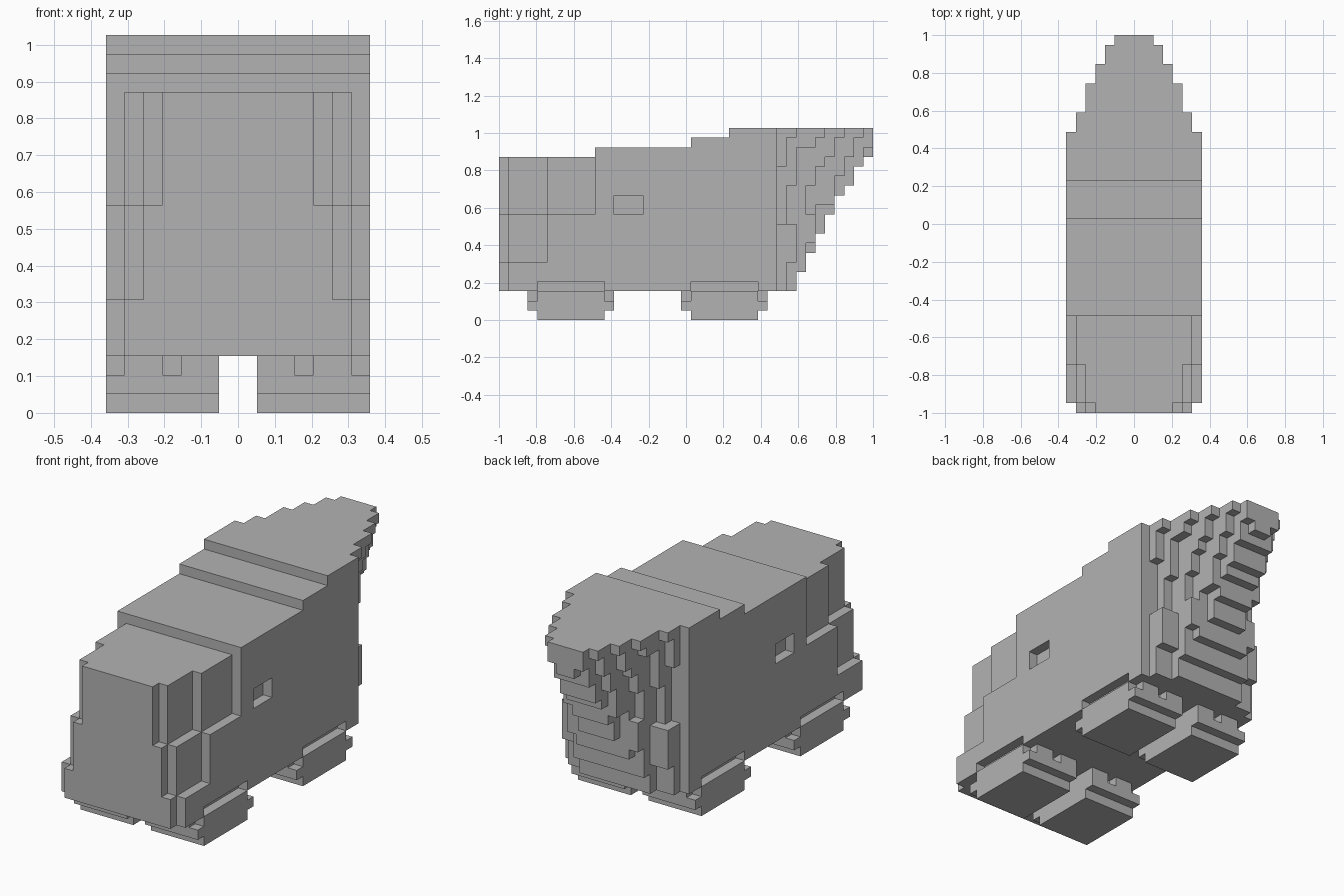
import bpy, bmesh
from mathutils import Vector

cube = bpy.data.objects.get("Cube")
if cube:
    bpy.data.objects.remove(cube, do_unlink=True)

U = 2 / 39  # block size

grey = bpy.data.materials.new("plain_grey")
grey.use_nodes = True
GREY = (0.45, 0.45, 0.45, 1)
grey.diffuse_color = GREY
grey.node_tree.nodes["Principled BSDF"].inputs["Base Color"].default_value = GREY


def block(x0, x1, y0, y1, z0, z1):
    """Cells of a block on the right half, mirrored to the left half."""
    cells = {(x, y, z) for x in range(x0, x1) for y in range(y0, y1) for z in range(z0, z1)}
    return cells | {(-1 - x, y, z) for x, y, z in cells}


def build(name, cells):
    """Skin the outside of a cell set and merge the flat areas."""
    bm = bmesh.new()
    for cell in cells:
        for axis in range(3):
            for side in (0, 1):
                near = list(cell)
                near[axis] += 2 * side - 1
                if tuple(near) in cells:
                    continue
                corners = []
                for a, b in ((0, 0), (1, 0), (1, 1), (0, 1)):
                    p = Vector(cell)
                    p[axis] += side
                    p[(axis + 1) % 3] += a
                    p[(axis + 2) % 3] += b
                    corners.append(bm.verts.new((p.x * U, p.y * U - 1, p.z * U)))
                bm.faces.new(corners if side else corners[::-1])
    bmesh.ops.remove_doubles(bm, verts=bm.verts[:], dist=U / 100)
    bmesh.ops.dissolve_limit(bm, angle_limit=0.01, verts=bm.verts[:], edges=bm.edges[:])
    bmesh.ops.triangulate(bm, faces=[f for f in bm.faces if len(f.verts) > 4])
    mesh = bpy.data.meshes.new(name)
    bm.to_mesh(mesh)
    bm.free()
    mesh.materials.append(grey)
    obj = bpy.data.objects.new(name, mesh)
    bpy.context.collection.objects.link(obj)


# Main hull with its stepped roof
body = set()
for start, end, top in ((10, 20, 18), (20, 24, 19), (24, 29, 20)):
    body |= block(0, 7, start, end, 3, top)

# Front cab: each layer steps in towards the nose and the roof
for start, end, low, middle, high in ((0, 1, 6, 5, 4), (1, 5, 7, 6, 5), (5, 10, 7, 7, 6)):
    body |= block(0, low, start, end, 3, 6)
    body |= block(0, middle, start, end, 6, 11)
    body |= block(0, high, start, end, 11, 17)

# Overhanging tail: half width -> (length, bottom, top) of each terrace
terraces = {
    6: ((30, 3, 6), (31, 6, 10), (30, 16, 19), (31, 19, 20)),
    5: ((30, 10, 14), (31, 14, 18), (33, 18, 19), (34, 19, 20)),
    4: ((31, 3, 5), (32, 5, 8), (33, 8, 11), (32, 11, 14),
        (33, 14, 16), (34, 16, 17), (35, 17, 19), (36, 19, 20)),
    3: ((33, 7, 12), (35, 12, 15), (36, 15, 17), (37, 17, 19), (38, 19, 20)),
    2: ((34, 9, 11), (35, 11, 13), (36, 13, 14), (37, 14, 16), (38, 16, 18), (39, 18, 20)),
    1: ((39, 17, 18),),
}
for half, steps in terraces.items():
    for end, bottom, top in steps:
        body |= block(0, half, 29, end, bottom, top)

# Side window recesses and wheel arches
body -= block(6, 7, 12, 15, 11, 13)
for start in (4, 20):
    body -= block(6, 7, start, start + 7, 3, 4)
build("body", body)

# Wheels: a solid middle with notched end treads
for name, start in (("front", 4), ("rear", 20)):
    wheel = block(1, 7, start, start + 7, 0, 3)
    for end in (start - 1, start + 7):
        wheel |= block(1, 7, end, end + 1, 1, 3)
        for notch in (3, 6):
            wheel -= block(notch, notch + 1, end, end + 1, 2, 3)
    build(name + "_left_wheel", {c for c in wheel if c[0] >= 0})
    build(name + "_right_wheel", {c for c in wheel if c[0] < 0})
